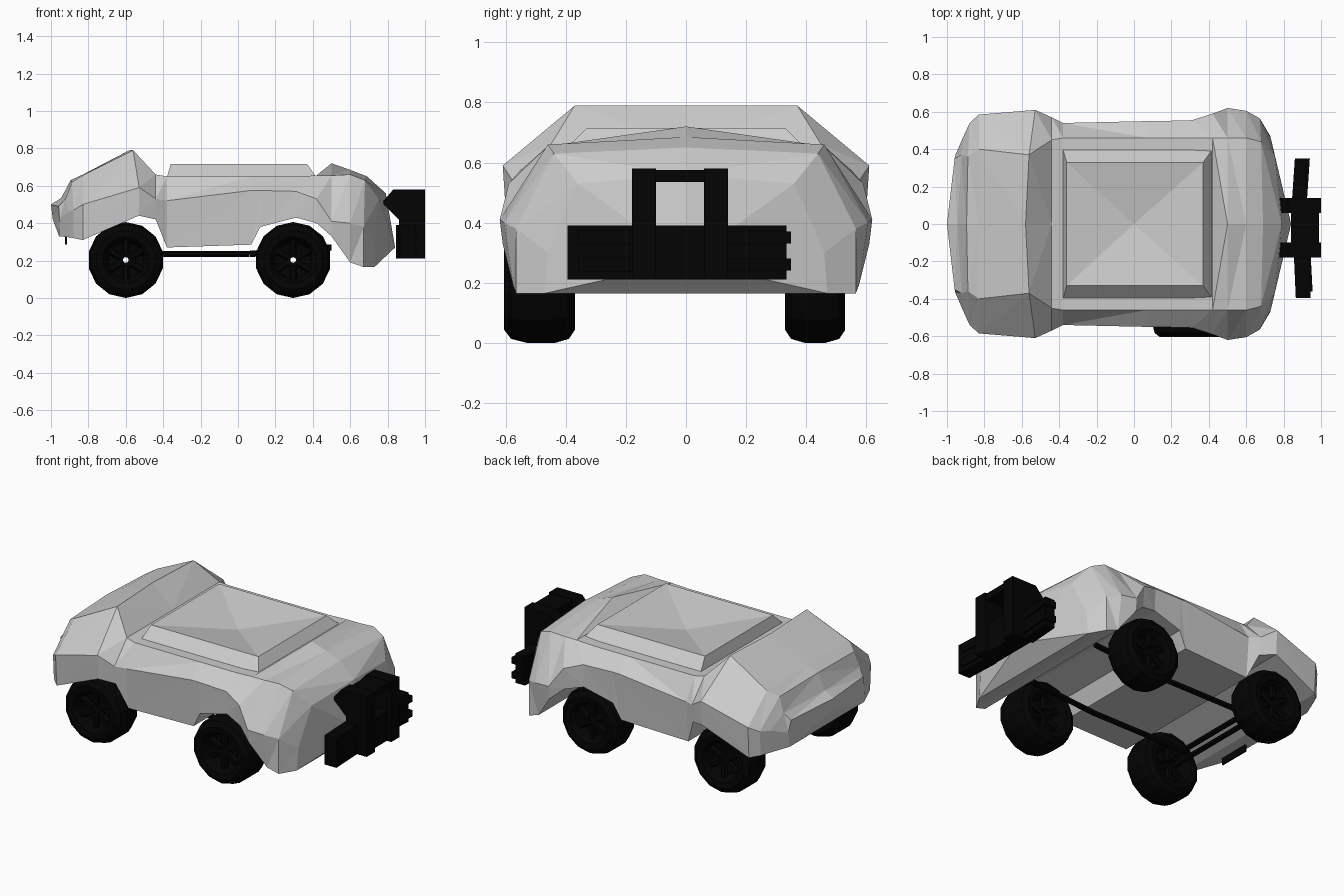
import bpy, bmesh, math
from mathutils import Matrix, Vector

if "Cube" in bpy.data.objects:
    bpy.data.objects.remove(bpy.data.objects["Cube"])


def material(name, color):
    m = bpy.data.materials.new(name)
    m.diffuse_color = color
    m.use_nodes = True
    m.node_tree.nodes["Principled BSDF"].inputs["Base Color"].default_value = m.diffuse_color
    return m


BLACK = material("black", (0.001, 0.001, 0.001, 1))


def finish(name, bm, mat=None):
    bmesh.ops.recalc_face_normals(bm, faces=bm.faces)
    me = bpy.data.meshes.new(name)
    bm.to_mesh(me)
    bm.free()
    if mat:
        me.materials.append(mat)
    ob = bpy.data.objects.new(name, me)
    bpy.context.collection.objects.link(ob)
    return ob


def add_box(bm, x0, x1, y0, y1, z0, z1, skew=0.0):
    """Box whose x drifts by skew along its y extent."""
    mat = Matrix.Translation(((x0 + x1) / 2, (y0 + y1) / 2, (z0 + z1) / 2)) @ \
        Matrix.Diagonal((x1 - x0, y1 - y0, z1 - z0, 1))
    for v in bmesh.ops.create_cube(bm, size=1, matrix=mat)["verts"]:
        v.co.x += skew * (v.co.y - y0) / (y1 - y0)


def add_tube(bm, a, b, r, sides=6):
    a, b = Vector(a), Vector(b)
    rot = (b - a).to_track_quat('Z', 'Y').to_matrix().to_4x4()
    bmesh.ops.create_cone(bm, cap_ends=True, segments=sides, radius1=r, radius2=r,
                          depth=(b - a).length, matrix=Matrix.Translation((a + b) / 2) @ rot)


# body shell: x, end bow, then half-width/height of sill, side, shoulder, and roof height
SECTIONS = [
    (-1.00, 0.12, 0.36, 0.33, 0.37, 0.42, 0.35, 0.49, 0.50),
    (-0.945, 0.06, 0.47, 0.325, 0.48, 0.46, 0.37, 0.53, 0.535),
    (-0.895, 0.02, 0.53, 0.32, 0.54, 0.47, 0.36, 0.62, 0.63),
    (-0.83, 0.00, 0.575, 0.31, 0.585, 0.50, 0.40, 0.655, 0.66),
    (-0.58, 0.05, 0.60, 0.44, 0.61, 0.59, 0.37, 0.79, 0.79),
    (-0.44, 0.00, 0.56, 0.42, 0.57, 0.53, 0.45, 0.66, 0.66),
    (-0.38, 0.00, 0.52, 0.27, 0.54, 0.52, 0.46, 0.65, 0.65),
    (0.07, 0.00, 0.53, 0.285, 0.55, 0.575, 0.46, 0.65, 0.65),
    (0.12, 0.00, 0.54, 0.38, 0.55, 0.575, 0.46, 0.65, 0.65),
    (0.31, 0.00, 0.55, 0.43, 0.555, 0.57, 0.46, 0.65, 0.65),
    (0.42, 0.00, 0.58, 0.40, 0.59, 0.53, 0.46, 0.655, 0.655),
    (0.50, 0.00, 0.61, 0.33, 0.62, 0.41, 0.46, 0.655, 0.72),
    (0.60, 0.00, 0.575, 0.19, 0.605, 0.40, 0.46, 0.66, 0.685),
    (0.69, -0.02, 0.565, 0.165, 0.565, 0.38, 0.44, 0.63, 0.65),
    (0.79, -0.10, 0.47, 0.165, 0.46, 0.30, 0.36, 0.53, 0.56),
]
bm = bmesh.new()
rings = []
for x, bow, yb, zb, ym, zm, ys, zs, zt in SECTIONS:
    half = [(yb, zb), (ym, zm), (ys, zs)]
    pts = half + [(0, zt)] + [(-y, z) for y, z in reversed(half)]
    rings.append([bm.verts.new((x + bow * (y / 0.6) ** 2, y, z)) for y, z in pts])
for a, b in zip(rings, rings[1:]):
    for i in range(7):
        j = (i + 1) % 7
        if i in (0, 1, 2, 6):
            bm.faces.new((a[i], a[j], b[j])), bm.faces.new((a[i], b[j], b[i]))
        else:
            bm.faces.new((a[i], a[j], b[i])), bm.faces.new((a[j], b[j], b[i]))
for ring, tip in ((rings[0], (-0.99, 0, 0.42)), (rings[-1], (0.84, 0, 0.27))):
    c = bm.verts.new(tip)
    for i in range(7):
        bm.faces.new((ring[i], ring[(i + 1) % 7], c))
finish("body_shell", bm)

# raised roof panel, dished to its centre
bm = bmesh.new()
base = [bm.verts.new(p) for p in ((-0.38, -0.40, 0.645), (0.42, -0.40, 0.645),
                                  (0.42, 0.40, 0.645), (-0.38, 0.40, 0.645))]
top = [bm.verts.new(p) for p in ((-0.36, -0.33, 0.715), (0.37, -0.33, 0.715),
                                 (0.37, 0.33, 0.715), (-0.36, 0.33, 0.715))]
mid = bm.verts.new((0, 0, 0.655))
for i in range(4):
    j = (i + 1) % 4
    bm.faces.new((base[i], base[j], top[j], top[i]))
    bm.faces.new((top[i], top[j], mid))
finish("roof_panel", bm)


# wheels: turned tyre, dished rim and hub, plus spokes
def wheel(name, x, y, width):
    bm = bmesh.new()
    w = width / 2
    n = 14

    def lathe(profile):
        loops = [[bm.verts.new((r * math.cos(2 * math.pi * k / n), t * w,
                                r * math.sin(2 * math.pi * k / n))) for r, t in profile]
                 for k in range(n)]
        m = len(profile)
        for k in range(n):
            for i in range(m):
                p, q = loops[k], loops[(k + 1) % n]
                bm.faces.new((p[i], p[(i + 1) % m], q[(i + 1) % m], q[i]))

    # closed section: tyre outside, dish meeting the hub hole inside
    lathe([(0.11, -0.75), (0.125, -0.95), (0.16, -1), (0.19, -0.8), (0.203, -0.35),
           (0.203, 0.35), (0.19, 0.8), (0.16, 1), (0.125, 0.95), (0.11, 0.75),
           (0.095, 0.25), (0.015, 0.15), (0.015, -0.15), (0.095, -0.25)])
    for k in range(6):
        a = 2 * math.pi * k / 6
        d = Vector((math.cos(a), 0, math.sin(a)))
        for t in (-0.5, 0.5):
            off = Vector((0, t * w, 0))
            add_tube(bm, d * 0.03 + off, d * 0.115 + off, 0.02)
    ob = finish(name, bm, BLACK)
    ob.location = (x, y, 0.203)
    ob.rotation_euler.y = math.pi / 2


wheel("wheel_nose_right", 0.295, -0.49, 0.23)
wheel("wheel_nose_left", 0.295, 0.43, 0.20)
wheel("wheel_tail_right", -0.60, -0.47, 0.20)
wheel("wheel_tail_left", -0.60, 0.43, 0.20)

# chassis rods and tail axle
bm = bmesh.new()
for y in (-0.28, 0.26):
    add_tube(bm, (-0.62, y, 0.235), (0.06, y, 0.235), 0.017)
    add_tube(bm, (0.06, y, 0.235), (0.50, y, 0.27), 0.017)
for x in (-0.64, -0.57):
    add_tube(bm, (x, -0.42, 0.215), (x, 0.38, 0.215), 0.016)
finish("chassis_rods", bm, BLACK)

# small plate under the tail
bm = bmesh.new()
add_box(bm, -0.925, -0.915, -0.33, -0.13, 0.285, 0.34)
finish("tail_plate", bm, BLACK)

# bumper: two hooked posts, cross bars and ribbed wings
bm = bmesh.new()
hook = [(0.86, 0.21), (1.0, 0.21), (1.0, 0.58), (0.83, 0.58), (0.77, 0.51), (0.86, 0.42)]
for y0, y1 in ((-0.18, -0.10), (0.06, 0.14)):
    a = [bm.verts.new((x, y0, z)) for x, z in hook]
    b = [bm.verts.new((x, y1, z)) for x, z in hook]
    bm.faces.new(a)
    bm.faces.new(b[::-1])
    for i in range(6):
        j = (i + 1) % 6
        bm.faces.new((a[i], a[j], b[j], b[i]))
add_box(bm, 0.84, 0.99, -0.11, 0.07, 0.535, 0.575)
add_box(bm, 0.86, 0.97, -0.11, 0.07, 0.21, 0.39)
add_box(bm, 0.865, 0.945, -0.395, -0.17, 0.21, 0.39, -0.01)
add_box(bm, 0.845, 0.91, 0.13, 0.335, 0.21, 0.39, 0.015)
for z in (0.26, 0.35):
    add_box(bm, 0.87, 0.955, -0.36, -0.17, z - 0.025, z + 0.025, -0.01)
    add_box(bm, 0.845, 0.925, 0.13, 0.35, z - 0.02, z + 0.02, 0.015)
finish("bumper", bm, BLACK)
